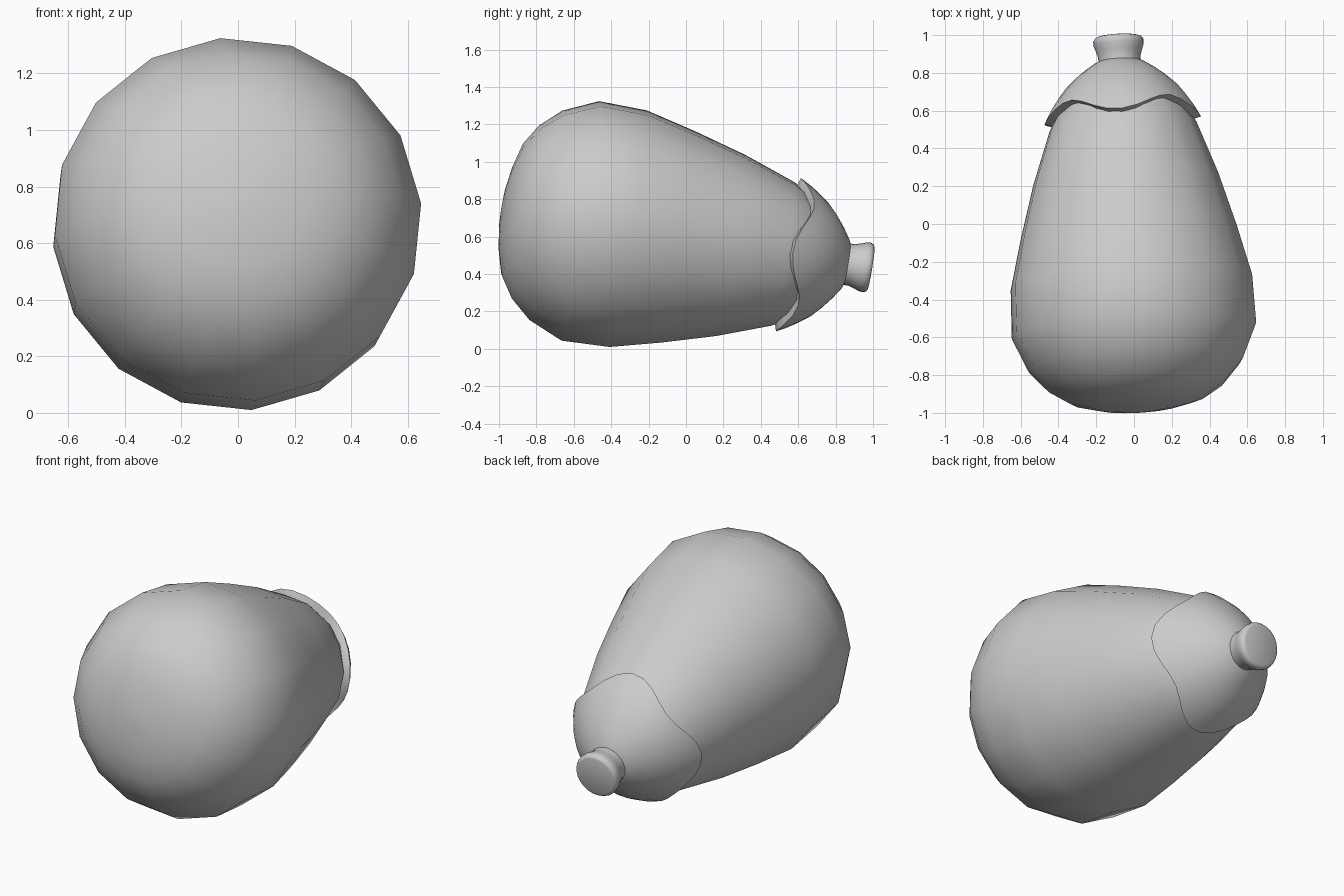
import bpy, bmesh
from math import sin, cos, pi, radians
from mathutils import Vector

if "Cube" in bpy.data.objects:
    bpy.data.objects.remove(bpy.data.objects["Cube"])

# Tilted axis shared by all parts: s runs from the blunt end to the stem
ORIGIN = Vector((0.0, -0.565, 0.684))
AXIS = Vector((-0.053, 0.985, -0.160)).normalized()
UP = (Vector((0, 0, 1)) - AXIS * AXIS.z).normalized()
SIDE = AXIS.cross(UP)


def point(s, r, a):
    return ORIGIN + AXIS * s + (UP * cos(a) + SIDE * sin(a)) * r


def lathe(name, rings, sides, roll=0.0, sharp=180):
    """Each ring is a function of angle giving (s, r); both ends are closed."""
    bm = bmesh.new()
    angles = [roll + 2 * pi * i / sides for i in range(sides)]
    loops = [[bm.verts.new(point(*ring(a), a)) for a in angles] for ring in rings]
    for lo, hi in zip(loops, loops[1:]):
        for i in range(sides):
            j = (i + 1) % sides
            bm.faces.new((lo[i], lo[j], hi[j], hi[i]))
    bm.faces.new(loops[0])
    bm.faces.new(loops[-1])
    bmesh.ops.recalc_face_normals(bm, faces=bm.faces)
    mesh = bpy.data.meshes.new(name)
    bm.to_mesh(mesh)
    bm.free()
    obj = bpy.data.objects.new(name, mesh)
    bpy.context.collection.objects.link(obj)
    bpy.ops.object.select_all(action='DESELECT')
    obj.select_set(True)
    bpy.context.view_layer.objects.active = obj
    bpy.ops.object.shade_smooth_by_angle(angle=radians(sharp))
    return obj


def fixed(profile):
    return [lambda a, p=p: p for p in profile]


# Pear-shaped fruit body, 16 sides
body = [(-0.428, 0.01), (-0.422, 0.115), (-0.404, 0.23), (-0.368, 0.36),
        (-0.298, 0.47), (-0.187, 0.569), (0.0, 0.651), (0.26, 0.643),
        (0.53, 0.575), (0.815, 0.493), (1.10, 0.39), (1.22, 0.32), (1.33, 0.2)]
lathe("fruit_body", fixed(body), 16, radians(17.5))

# Leafy cap: a dome whose rim dips into four lobes
DOME = [(1.06, 0.44), (1.13, 0.415), (1.21, 0.372), (1.30, 0.305),
        (1.38, 0.22), (1.44, 0.13), (1.47, 0.05)]


def dome_radius(s):
    for (s0, r0), (s1, r1) in zip(DOME, DOME[1:]):
        if s <= s1:
            return r0 + (r1 - r0) * (s - s0) / (s1 - s0)
    return DOME[-1][1]


def cap_ring(t, inset=0.0):
    def ring(a):
        rim = 1.17 - 0.042 * cos(4 * (a - radians(-3)))
        s = rim + (1.468 - rim) * t
        return s - inset * 0.3, dome_radius(s) - inset
    return ring


cap = [cap_ring(0, 0.06)] + [cap_ring(t) for t in (0, 0.15, 0.32, 0.5, 0.66, 0.8, 0.91, 1)]
lathe("leaf_cap", cap, 32, 0.0, 50)

# Short stem flaring to a flat cut end
stem = [(1.42, 0.112), (1.47, 0.112), (1.50, 0.121), (1.535, 0.133),
        (1.558, 0.134), (1.572, 0.126), (1.577, 0.114)]
lathe("stem", fixed(stem), 24, 0.0, 40)
